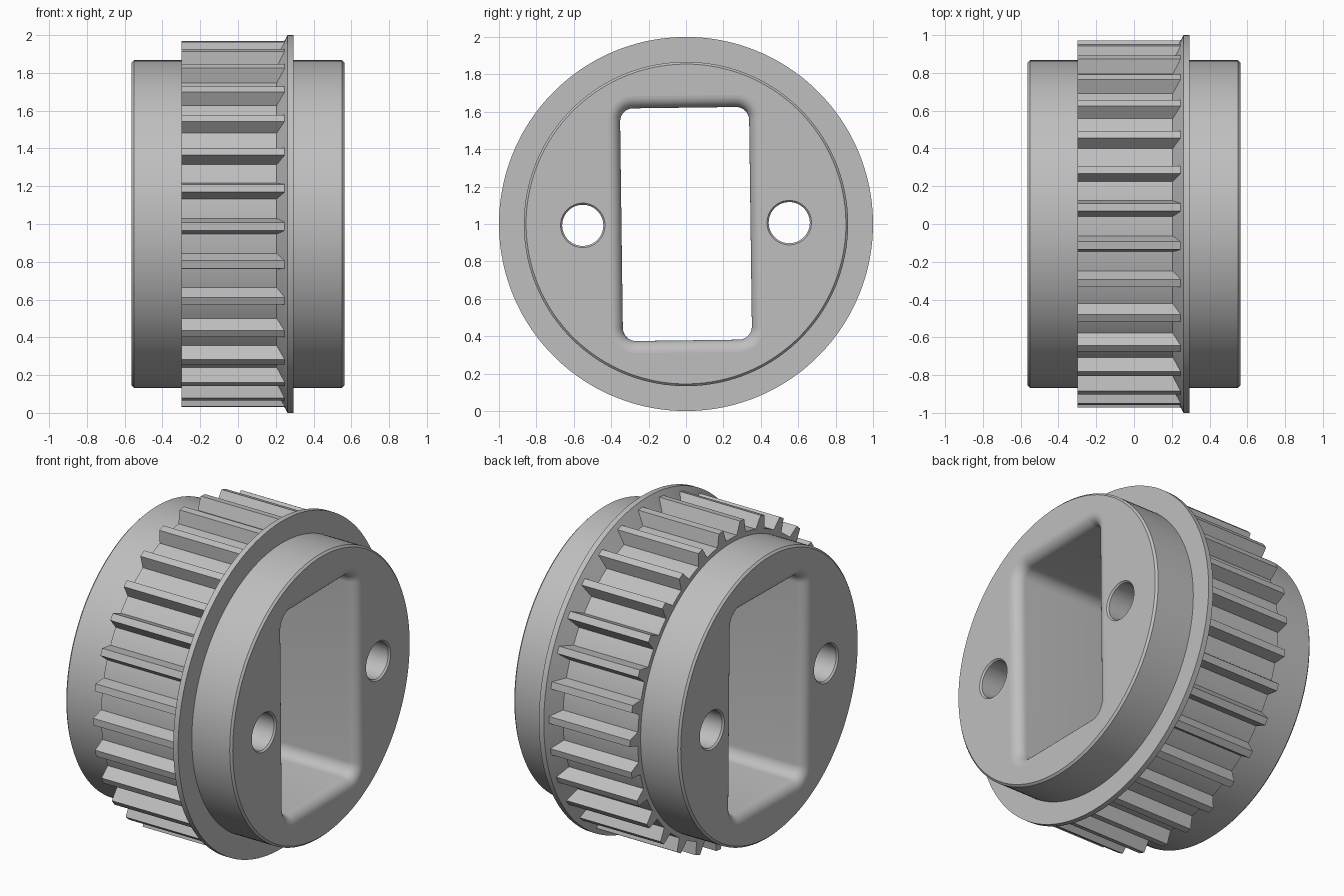
import bpy, bmesh
from math import sin, cos, pi, radians
from mathutils import Matrix, Vector

cube = bpy.data.objects.get("Cube")
if cube:
    bpy.data.objects.remove(cube, do_unlink=True)

HALF = 0.563           # half length along the axle
ROOT, TIP = 0.895, 0.972
TILT = 0.75            # slight turn of the part about its axle, degrees
TEETH = 30

grey = bpy.data.materials.new("plain grey")
grey.use_nodes = True
grey.diffuse_color = (0.52, 0.52, 0.52, 1)
grey.node_tree.nodes["Principled BSDF"].inputs["Base Color"].default_value = grey.diffuse_color


def make_object(name, bm):
    bmesh.ops.recalc_face_normals(bm, faces=bm.faces)
    mesh = bpy.data.meshes.new(name)
    bm.to_mesh(mesh)
    bm.free()
    mesh.materials.append(grey)
    obj = bpy.data.objects.new(name, mesh)
    bpy.context.collection.objects.link(obj)
    return obj


def loft(name, rings):
    """Skin a list of equal-length point rings and cap both ends."""
    bm = bmesh.new()
    loops = [[bm.verts.new(p) for p in ring] for ring in rings]
    for a, b in zip(loops, loops[1:]):
        for i in range(len(a)):
            j = (i + 1) % len(a)
            bm.faces.new((a[i], a[j], b[j], b[i]))
    bm.faces.new(loops[0])
    bm.faces.new(loops[-1])
    return make_object(name, bm)


def circle(x, r, y=0, n=128):
    return [(x, y + r * cos(2 * pi * i / n), r * sin(2 * pi * i / n)) for i in range(n)]


def rounded_rect(x, hy, hz, r, n=8):
    ring = []
    for q, (sy, sz) in enumerate(((1, 1), (-1, 1), (-1, -1), (1, -1))):
        for k in range(n + 1):
            a = (q + k / n) * pi / 2
            ring.append((x, sy * (hy - r) + r * cos(a), sz * (hz - r) + r * sin(a)))
    return ring


# Turned body: drum, groove floor, conical shoulder and flange
DRUM, BEVEL = 0.867, 0.012
profile = [(-HALF, DRUM - BEVEL), (-HALF + BEVEL, DRUM), (-0.3, DRUM), (-0.3, ROOT),
           (0.205, ROOT), (0.262, 1), (0.295, 1), (0.295, DRUM),
           (HALF - BEVEL, DRUM), (HALF, DRUM - BEVEL)]
body = loft("pulley_body", [circle(x, r) for x, r in profile])

# Slot cutter with rounded lips at both ends
LIP, STEPS = 0.065, 8
half_path = [(HALF + 0.1, LIP)]
for k in range(STEPS + 1):
    a = k / STEPS * pi / 2
    half_path.append((HALF - LIP * (1 - cos(a)), LIP * (1 - sin(a))))
path = [(-x, o) for x, o in half_path] + [(x, o) for x, o in reversed(half_path)]
cutters = [loft("slot_cutter", [rounded_rect(x, 0.345 + o, 0.622 + o, 0.07 + o) for x, o in path])]

# Bolt hole cutters with small chamfers
for side in (-1, 1):
    steps = [(-HALF - 0.1, 0.119), (-HALF, 0.119), (-HALF + 0.01, 0.11),
             (HALF - 0.01, 0.11), (HALF, 0.119), (HALF + 0.1, 0.119)]
    cutters.append(loft("hole_cutter", [circle(x, r, side * 0.552, 48) for x, r in steps]))

for cutter in cutters:
    cutter.hide_render = True
    mod = body.modifiers.new("cut", "BOOLEAN")
    mod.operation, mod.solver, mod.object = "DIFFERENCE", "EXACT", cutter
bpy.context.view_layer.update()
graph = bpy.context.evaluated_depsgraph_get()
cut_mesh = bpy.data.meshes.new_from_object(body.evaluated_get(graph))
body.modifiers.clear()
body.data = cut_mesh
for cutter in cutters:
    bpy.data.objects.remove(cutter, do_unlink=True)

# Ring of tapered teeth
bm = bmesh.new()
section = [(-0.042, ROOT - 0.012), (-0.042, ROOT), (-0.021, TIP),
           (0.021, TIP), (0.042, ROOT), (0.042, ROOT - 0.012)]
for i in range(TEETH):
    turn = Matrix.Rotation(2 * pi * (i + 0.5) / TEETH, 3, "X")
    ends = [[bm.verts.new(turn @ Vector((x, y, z))) for y, z in section] for x in (-0.3, 0.247)]
    for end in ends:
        bm.faces.new(end)
    for k in range(len(section)):
        j = (k + 1) % len(section)
        bm.faces.new((ends[0][k], ends[0][j], ends[1][j], ends[1][k]))
teeth = make_object("pulley_teeth", bm)

# Smooth the turned surfaces, keep the end faces flat
bpy.ops.object.select_all(action="DESELECT")
body.select_set(True)
bpy.context.view_layer.objects.active = body
bpy.ops.object.shade_smooth_by_angle(angle=radians(30))
for face in body.data.polygons:
    if abs(face.normal.x) > 0.999:
        face.use_smooth = False

# Stand the part on the ground
for obj in (body, teeth):
    obj.data.transform(Matrix.Translation((0, 0, 1)) @ Matrix.Rotation(radians(TILT), 4, "X"))
